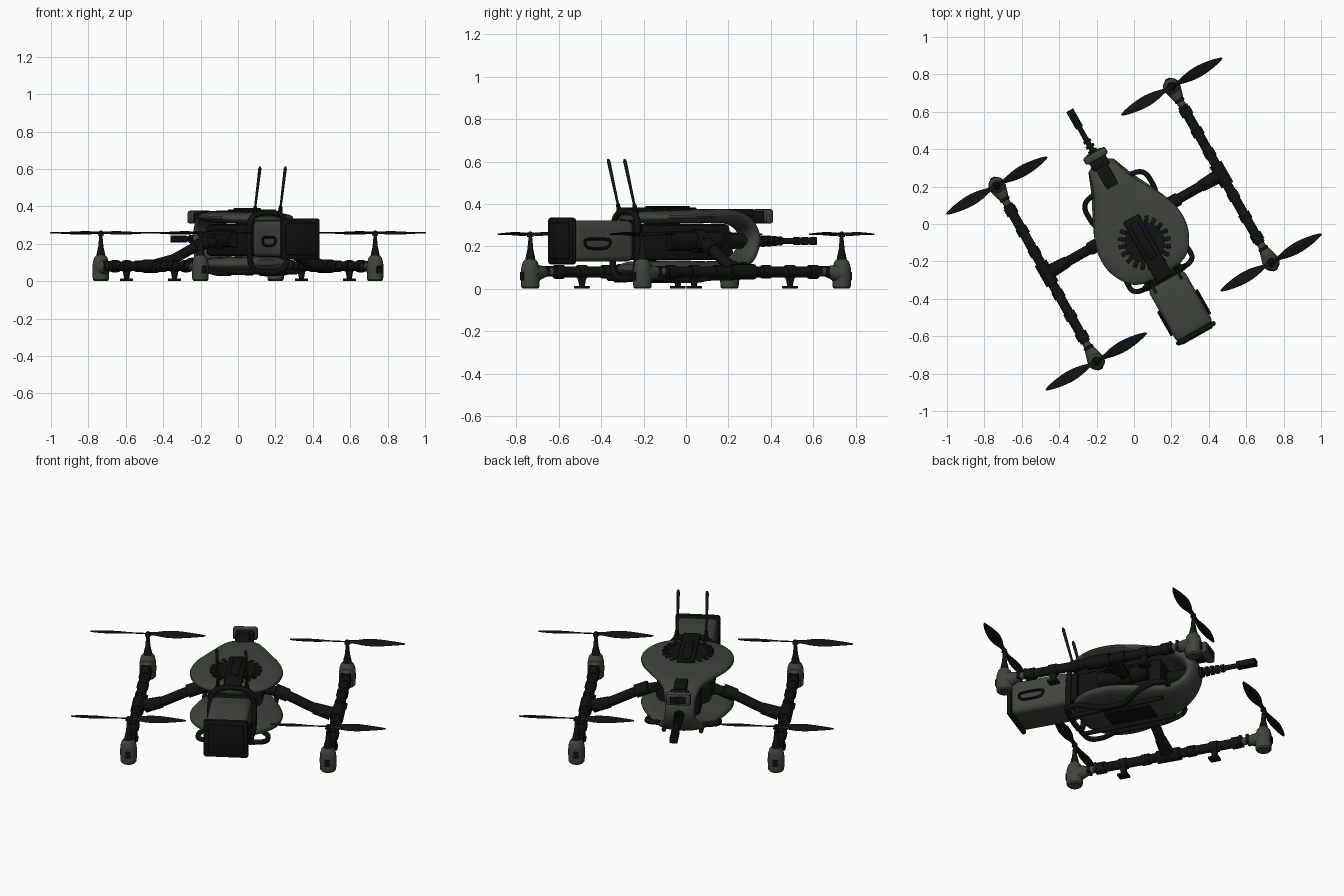
import bpy, bmesh, math
from mathutils import Vector, Matrix

if "Cube" in bpy.data.objects:
    bpy.data.objects.remove(bpy.data.objects["Cube"])

# The craft is modelled nose toward +y, then every mesh is turned by this heading
HEADING = Matrix.Rotation(math.radians(29.5), 4, 'Z')

def material(name, c):
    m = bpy.data.materials.new(name)
    m.diffuse_color = (*c, 1)
    m.use_nodes = True
    m.node_tree.nodes["Principled BSDF"].inputs["Base Color"].default_value = m.diffuse_color
    return m

GREEN = material("drab_green", (0.050, 0.058, 0.046))
BLACK = material("matte_black", (0.006, 0.006, 0.006))
GREY = material("dark_grey", (0.022, 0.023, 0.022))

def finish(name, bm, mat, angle=35):
    bmesh.ops.recalc_face_normals(bm, faces=bm.faces)
    bm.transform(HEADING)
    me = bpy.data.meshes.new(name)
    bm.to_mesh(me)
    bm.free()
    me.materials.append(mat)
    me.shade_smooth()
    me.set_sharp_from_angle(angle=math.radians(angle))
    o = bpy.data.objects.new(name, me)
    bpy.context.collection.objects.link(o)
    return o

def box(name, c, s, mat, bevel=0.006, rot=None, seg=2):
    bm = bmesh.new()
    bmesh.ops.create_cube(bm, size=1)
    bm.transform(Matrix.Diagonal((*s, 1)))
    if bevel:
        bmesh.ops.bevel(bm, geom=bm.edges[:], offset=bevel, segments=seg, profile=0.5, affect='EDGES')
    if rot:
        bm.transform(rot)
    bm.transform(Matrix.Translation(c))
    return finish(name, bm, mat)

def loft(name, rings, mat, closed=False, angle=35):
    bm = bmesh.new()
    vs = [[bm.verts.new(p) for p in r] for r in rings]
    n = len(rings[0])
    for i in range(len(rings) if closed else len(rings) - 1):
        a, b = vs[i], vs[(i + 1) % len(rings)]
        for j in range(n):
            k = (j + 1) % n
            bm.faces.new((a[j], a[k], b[k], b[j]))
    if not closed:
        bm.faces.new(vs[0])
        bm.faces.new(vs[-1])
    return finish(name, bm, mat, angle)

def tube(name, pts, radii, mat, closed=False, sides=16, up=(0, 0, 1)):
    """Sweep a round section along a path; radii is a number or one per point."""
    pts = [Vector(p) for p in pts]
    n = len(pts)
    rad = radii if isinstance(radii, (list, tuple)) else [radii] * n
    rings, side = [], None
    for i, p in enumerate(pts):
        a = pts[(i - 1) % n] if closed or i else p
        b = pts[(i + 1) % n] if closed or i < n - 1 else p
        t = (b - a).normalized()
        if side is None:
            ref = Vector(up) if abs(t.dot(Vector(up))) < 0.9 else Vector((1, 0, 0))
            side = t.cross(ref)
        side = (side - t * side.dot(t)).normalized()
        w = t.cross(side)
        rings.append([p + rad[i] * (math.cos(q) * side + math.sin(q) * w)
                      for q in (2 * math.pi * k / sides for k in range(sides))])
    return loft(name, rings, mat, closed)

def rounded(pts, closed, times=3):
    """Corner cutting, to bend a polyline like pipe."""
    pts = [Vector(p) for p in pts]
    for t in range(times):
        f = 0.18 if t == 0 else 0.25
        out = [] if closed else [pts[0]]
        for i in range(len(pts) if closed else len(pts) - 1):
            a, b = pts[i], pts[(i + 1) % len(pts)]
            out += [a.lerp(b, f), a.lerp(b, 1 - f)]
        pts = out if closed else out + [pts[-1]]
    return pts

def spline(rows, steps=5):
    """Catmull-Rom through rows of numbers."""
    out = []
    for i in range(len(rows) - 1):
        a, b, c, d = (rows[max(0, min(len(rows) - 1, i + k))] for k in (-1, 0, 1, 2))
        for s in range(steps):
            t = s / steps
            out.append([0.5 * (2 * q + (r - p) * t + (2 * p - 5 * q + 4 * r - w) * t * t
                               + (3 * q - p - 3 * r + w) * t ** 3) for p, q, r, w in zip(a, b, c, d)])
    return out + [list(rows[-1])]

# Hull: one C-shaped teardrop skin, top shell -> nose -> belly (y, z, half width, half thickness)
rows = spline([(-.315, .335, .07, .012), (-.28, .336, .165, .026), (-.19, .338, .23, .032),
               (-.08, .340, .25, .034), (.03, .342, .225, .034), (.14, .343, .165, .034),
               (.24, .338, .11, .034), (.315, .30, .085, .034), (.345, .23, .08, .034),
               (.31, .15, .095, .034), (.23, .105, .13, .034), (.13, .092, .18, .038),
               (.03, .09, .225, .042), (-.08, .09, .25, .044), (-.19, .09, .23, .042),
               (-.28, .095, .16, .034), (-.315, .10, .07, .015)])
rings = []
for i, (y, z, hw, ht) in enumerate(rows):
    a, b = rows[max(i - 1, 0)], rows[min(i + 1, len(rows) - 1)]
    t = Vector((0, b[0] - a[0], b[1] - a[1])).normalized()
    nrm = t.cross(Vector((1, 0, 0)))
    rings.append([Vector((hw * math.cos(q), y, z)) + nrm * ht * math.copysign(abs(math.sin(q)) ** .8, math.sin(q))
                  for q in (2 * math.pi * k / 40 for k in range(40))])
loft("hull_shell", rings, GREEN)

# Black machinery between the two shells
box("core_block", (0, -.05, .22), (.19, .48, .17), BLACK, .02)
box("core_rear_plate", (0, -.325, .225), (.20, .07, .17), BLACK, .012)
box("belly_plate", (0, -.02, .046), (.13, .26, .012), BLACK, .004)
for s in (-1, 1):
    tube("core_canister", [(s * .105, -.16, .225), (s * .105, .12, .225)], .045, BLACK)
    tube("core_collar", [(s * .105, -.02, .225), (s * .105, .03, .225)], .055, BLACK)

# Top spine and toothed ring
box("top_spine", (0, -.15, .373), (.095, .37, .022), BLACK, .008)
box("top_spine_cap", (0, -.10, .382), (.05, .22, .016), BLACK, .005)
tube("top_ring", [(0, -.115, .355), (0, -.115, .376)], .108, BLACK, sides=32)
for k in range(20):
    q = 2 * math.pi * k / 20
    box("ring_tooth", (.12 * math.cos(q), -.115 + .13 * math.sin(q), .368), (.038, .022, .02), BLACK, .003,
        Matrix.Rotation(q, 4, 'Z'))

# Sensor head above the nose
box("sensor_mount", (0, .29, .358), (.07, .13, .035), BLACK, .008)
box("sensor_body", (0, .375, .338), (.10, .06, .06), BLACK, .01)
box("sensor_hood", (0, .418, .342), (.135, .045, .07), GREEN, .014)
box("sensor_lens", (0, .441, .342), (.085, .008, .04), BLACK, .003)

# Barrel through the nose
tube("barrel", [(0, .2, .225), (0, .36, .225), (0, .362, .225), (0, .69, .225)], [.038, .034, .016, .013], BLACK)
for y, r in ((.38, .029), (.41, .027), (.44, .026), (.47, .024), (.50, .022)):
    tube("barrel_collar", [(0, y, .225), (0, y + .016, .225)], r, BLACK)
for s in (-1, 1):
    box("muzzle_rail", (s * .015, .645, .225), (.012, .10, .034), BLACK, .003)
for y in (.60, .645, .69):
    box("muzzle_bridge", (0, y, .225), (.042, .018, .036), BLACK, .003)

# Rear supply box with end cap, flange and handles
box("rear_box", (0, -.505, .225), (.222, .33, .195), GREEN, .03, seg=4)
box("rear_box_cap", (0, -.672, .225), (.24, .026, .22), BLACK, .012)
box("rear_box_cap_panel", (0, -.682, .225), (.19, .016, .17), BLACK, .006)
for s in (-1, 1):
    x = s * .118
    tube("box_handle", rounded([(x, -.62, .235), (x, -.47, .235), (x, -.485, .19), (x, -.605, .19)], True, 2),
         .007, BLACK, True, 8, (1, 0, 0))

# Pipe frame: skid loop under the belly and hoop behind the shell
loop = [(.19, .245, .115), (.195, .10, .075), (.13, 0, .04), (.13, -.15, .04), (.19, -.24, .05), (.185, -.335, .05)]
tube("skid_loop", rounded(loop + [(-x, y, z) for x, y, z in reversed(loop)], True), .014, BLACK, True, 12)
hoop = [(.12, -.335, .045), (.12, -.325, .365)]
tube("rear_hoop", rounded(hoop + [(-x, y, z) for x, y, z in reversed(hoop)], True), .015, BLACK, True, 12)
for s in (-1, 1):
    tube("belly_rail", [(s * .10, -.33, .042), (s * .10, .20, .052)], .012, BLACK, sides=12)
    # Antennas
    tube("antenna_base", [(s * .078, -.315, .35), (s * .078, -.325, .40)], [.014, .009], BLACK, sides=10)
    tube("antenna", [(s * .078, -.323, .39), (s * .078, -.375, .60), (s * .078, -.378, .612)],
         [.006, .009, .005], GREY, sides=8)

# Side arms, rails, pods and rotors
def rotor(cx, cy):
    rows = spline([(.0, .012, .5), (.04, .012, .5), (.10, .026, .35), (.17, .031, .22),
                   (.25, .021, .12), (.30, .008, .08), (.31, .002, .06)], 3)
    for d in (-1, 1):
        rings = []
        for r, w, tw in rows:
            ring = []
            for k in range(12):
                q = 2 * math.pi * k / 12
                a, b = w * math.cos(q), .0035 * math.sin(q)
                y, z = a * math.cos(tw) - b * math.sin(tw), a * math.sin(tw) + b * math.cos(tw)
                ring.append((cx + d * r, cy + d * y, .258 + z))
            rings.append(ring)
        loft("rotor_blade", rings, BLACK)
    tube("rotor_hub", [(cx, cy, .245), (cx, cy, .262), (cx, cy, .27)], [.016, .014, .005], BLACK)

X, M = .537, .54
for s in (-1, 1):
    # Sloping arm from core to rail
    tube("side_arm", rounded([(s * .08, 0, .225), (s * .24, 0, .195), (s * .44, 0, .095), (s * X, 0, .082)], False, 2),
         .027, BLACK)
    tube("arm_socket", [(s * .41, 0, .11), (s * .50, 0, .083)], [.031, .037], BLACK)
    tube("arm_hinge", [(s * .20, 0, .208), (s * .27, 0, .180)], .036, BLACK)
    tube("side_rail", [(s * X, -.41, .08), (s * X, .41, .08)], .026, BLACK)
    tube("tee_joint", [(s * X, -.065, .08), (s * X, .065, .08)], .036, BLACK)
    for f in (-1, 1):
        # Rail collars and landing feet
        for y, r in ((.13, .031), (.26, .032), (.385, .033)):
            tube("rail_collar", [(s * X, f * (y - .022), .08), (s * X, f * (y + .022), .08)], r, BLACK)
        tube("foot_stem", [(s * X, f * .26, .012), (s * X, f * .26, .06)], [.013, .022], BLACK)
        box("foot_pad", (s * X, f * .26, .007), (.05, .06, .014), BLACK, .004)
        # Folding joint with black lugs
        tube("rail_joint", [(s * X, f * .40, .08), (s * X, f * .50, .08)], .021, GREEN)
        for y in (.415, .455):
            box("joint_lug", (s * X, f * y, .083), (.055, .016, .05), BLACK, .003)
        # Motor pod
        tube("pod_neck", [(s * X, f * .455, .08), (s * X, f * .48, .078), (s * X, f * .525, .072)],
             [.024, .032, .045], GREEN)
        c = (s * X, f * M)
        tube("motor_pod", [(*c, z) for z in (0, .008, .06, .10, .125, .137)],
             [.036, .043, .046, .043, .036, .026], GREEN, sides=20)
        box("pod_vent", (s * X, f * (M + .043), .06), (.03, .012, .04), BLACK, .003)
        tube("motor_cone", [(*c, z) for z in (.13, .15, .185, .25)], [.023, .022, .014, .008], BLACK)
        rotor(*c)
